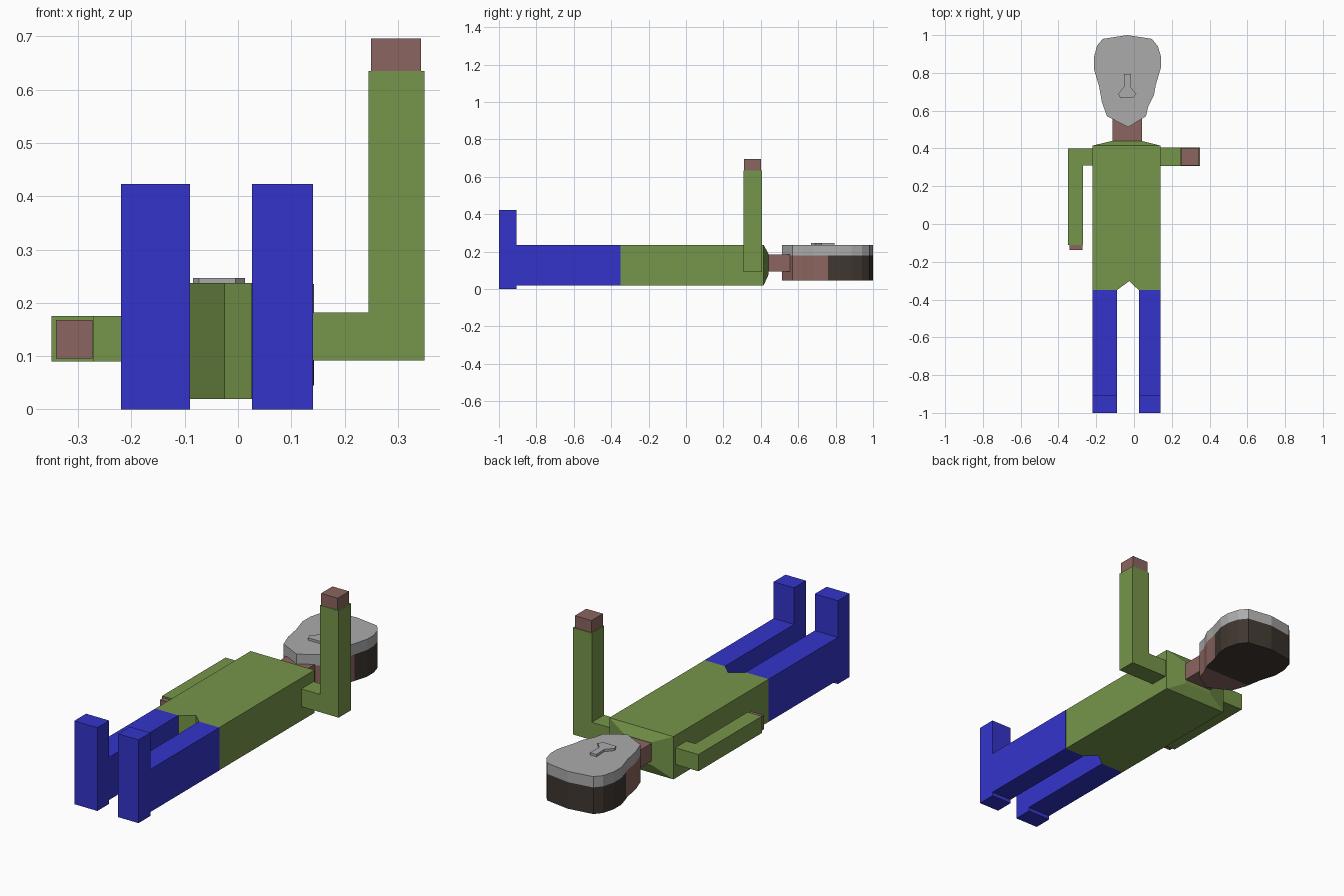
import bpy, bmesh
from mathutils import Vector

if "Cube" in bpy.data.objects:
    bpy.data.objects.remove(bpy.data.objects["Cube"])


def material(name, rgb):
    m = bpy.data.materials.new(name)
    m.diffuse_color = (*rgb, 1)
    m.use_nodes = True
    m.node_tree.nodes["Principled BSDF"].inputs["Base Color"].default_value = m.diffuse_color
    return m


GREEN = material("green shirt", (0.18, 0.30, 0.068))
BLUE = material("blue trousers", (0.034, 0.034, 0.60))
SKIN = material("skin", (0.26, 0.13, 0.115))
GREY = material("grey face", (0.41, 0.41, 0.41))
HAIR = material("dark hair", (0.050, 0.038, 0.030))


def finish(name, bm, *mats):
    bmesh.ops.recalc_face_normals(bm, faces=bm.faces)
    me = bpy.data.meshes.new(name)
    bm.to_mesh(me)
    bm.free()
    for m in mats:
        me.materials.append(m)
    ob = bpy.data.objects.new(name, me)
    bpy.context.collection.objects.link(ob)
    return ob


def prism(points, axis, lo, hi):
    """Extrude a 2D outline along axis (0=x, 1=y, 2=z) from lo to hi."""
    bm = bmesh.new()
    vs = []
    for p in points:
        c = list(p)
        c.insert(axis, lo)
        vs.append(bm.verts.new(c))
    f = bm.faces.new(vs)
    ext = bmesh.ops.extrude_face_region(bm, geom=[f])["geom"]
    off = Vector((0, 0, 0))
    off[axis] = hi - lo
    bmesh.ops.translate(bm, vec=off, verts=[v for v in ext if isinstance(v, bmesh.types.BMVert)])
    if not any(len(g.verts) == len(points) and abs(g.calc_center_median()[axis] - lo) < 1e-5 for g in bm.faces):
        bm.faces.new(vs)
    return bm


def box(name, x, y, z, mat):
    pts = [(x[0], y[0]), (x[1], y[0]), (x[1], y[1]), (x[0], y[1])]
    return finish(name, prism(pts, 2, *z), mat)


# Torso with crotch notch
torso = [(-.22, -.35), (-.09, -.35), (-.025, -.302), (.025, -.35),
         (.14, -.35), (.14, .415), (-.22, .415)]
bm = prism(torso, 2, .02, .237)
# Tapered collar pulled out of the top of the torso
top = max(bm.faces, key=lambda f: f.calc_center_median().y)
new = bmesh.ops.extrude_discrete_faces(bm, faces=[top])["faces"][0]
for v in new.verts:
    v.co.x = -.115 if v.co.x < 0 else .04
    v.co.y = .44
    v.co.z = .075 if v.co.z < .1 else .19
finish("torso", bm, GREEN)

# Legs with upright feet
leg = [(-1, 0), (-.905, 0), (-.905, .02), (-.35, .02), (-.35, .237),
       (-.905, .237), (-.905, .423), (-1, .423)]
finish("left_leg", prism(leg, 0, -.22, -.09), BLUE)
finish("right_leg", prism(leg, 0, .026, .141), BLUE)

# Arm resting along the body
arm = [(-.22, .40), (-.35, .40), (-.35, -.11), (-.27, -.11), (-.27, .31), (-.22, .31)]
finish("left_arm", prism(arm, 2, .09, .175), GREEN)
box("left_hand", (-.342, -.273), (-.137, -.11), (.096, .168), SKIN)

# Arm raised upward
arm = [(.14, .092), (.35, .092), (.35, .635), (.245, .635), (.245, .182), (.14, .182)]
finish("right_arm", prism(arm, 1, .308, .406), GREEN)
box("right_hand", (.25, .343), (.31, .402), (.635, .696), SKIN)

# Neck
box("neck", (-.115, .042), (.44, .56), (.095, .185), SKIN)

# Head: grey face plate over a back half split into skin and hair
head = [(-.035, 1), (.095, .98), (.127, .94), (.143, .885), (.143, .83), (.115, .735),
        (.105, .68), (.075, .62), (.063, .57), (-.03, .513), (-.143, .57), (-.17, .645),
        (-.185, .73), (-.212, .82), (-.212, .885), (-.195, .945), (-.165, .98)]
finish("face", prism(head, 2, .18, .235), GREY)
bm = prism(head, 2, .045, .18)
for y in (.66, .76):
    bmesh.ops.bisect_plane(bm, geom=bm.verts[:] + bm.edges[:] + bm.faces[:],
                           plane_co=(0, y, 0), plane_no=(0, 1, 0))
for f in bm.faces:
    c = f.calc_center_median()
    limit = .66 if c.z < .05 else .76
    f.material_index = int(c.y > limit)
finish("back_of_head", bm, SKIN, HAIR)

# Nose
nose = [(-.053, .795), (-.017, .795), (-.017, .765), (-.02, .725), (.013, .69),
        (-.005, .668), (-.073, .668), (-.084, .69), (-.05, .73), (-.053, .765)]
finish("nose", prism(nose, 2, .23, .247), GREY)
